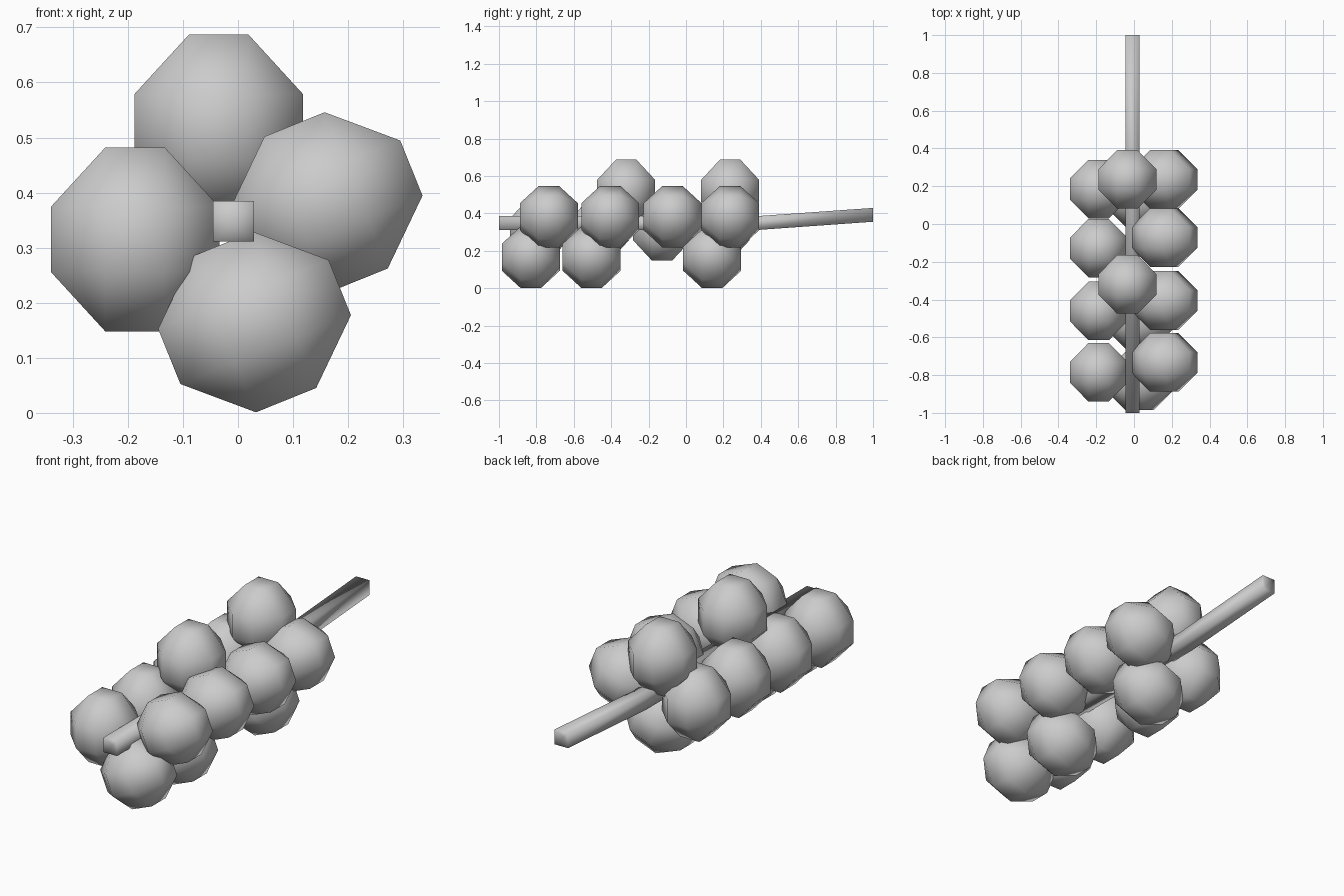
import bpy, bmesh, math

if "Cube" in bpy.data.objects:
    bpy.data.objects.remove(bpy.data.objects["Cube"])


def finish(name, bm):
    bmesh.ops.recalc_face_normals(bm, faces=bm.faces)
    mesh = bpy.data.meshes.new(name)
    bm.to_mesh(mesh)
    bm.free()
    mesh.shade_smooth()
    obj = bpy.data.objects.new(name, mesh)
    bpy.context.collection.objects.link(obj)
    return obj


def berry(name, loc, turn):
    # Heavily chamfered cube, slightly taller than wide
    bm = bmesh.new()
    bmesh.ops.create_cube(bm, size=2)
    bmesh.ops.bevel(bm, geom=bm.edges[:], offset=0.647, offset_type='OFFSET',
                    segments=1, affect='EDGES', profile=0.5)
    obj = finish(name, bm)
    obj.scale = (0.153, 0.155, 0.167)
    obj.rotation_euler = (0, math.radians(turn), 0)
    obj.location = loc


# Four rows of berries: x, z, turn about the stem, y positions
rows = {
    "right": (0.16, 0.382, 68, (-0.733, -0.405, -0.072, 0.236)),
    "left": (-0.187, 0.315, 0, (-0.785, -0.46, -0.128, 0.185)),
    "lower": (0.03, 0.165, 68, (-0.83, -0.505, 0.14)),
    "upper": (-0.035, 0.52, 0, (-0.32, 0.236)),
}
for row, (x, z, turn, ys) in rows.items():
    for i, y in enumerate(ys):
        berry(f"berry_{row}_{i + 1}", (x, y, z), turn)

# Square stem, kinked upward at the back, with shallow dished ends
bm = bmesh.new()
h = 0.037
path = [(-1, 0.348), (0.38, 0.348), (1, 0.392)]
rings = [[bm.verts.new((-0.008 + sx * h, y, z + sz * h))
          for sx, sz in ((-1, -1), (1, -1), (1, 1), (-1, 1))] for y, z in path]
for a, b in zip(rings, rings[1:]):
    for i in range(4):
        j = (i + 1) % 4
        bm.faces.new((a[i], a[j], b[j], b[i]))
for ring, y, z in ((rings[0], -0.98, 0.348), (rings[-1], 0.98, 0.391)):
    mid = bm.verts.new((-0.008, y, z))
    for i in range(4):
        bm.faces.new((ring[i], ring[(i + 1) % 4], mid))
finish("stem", bm)
